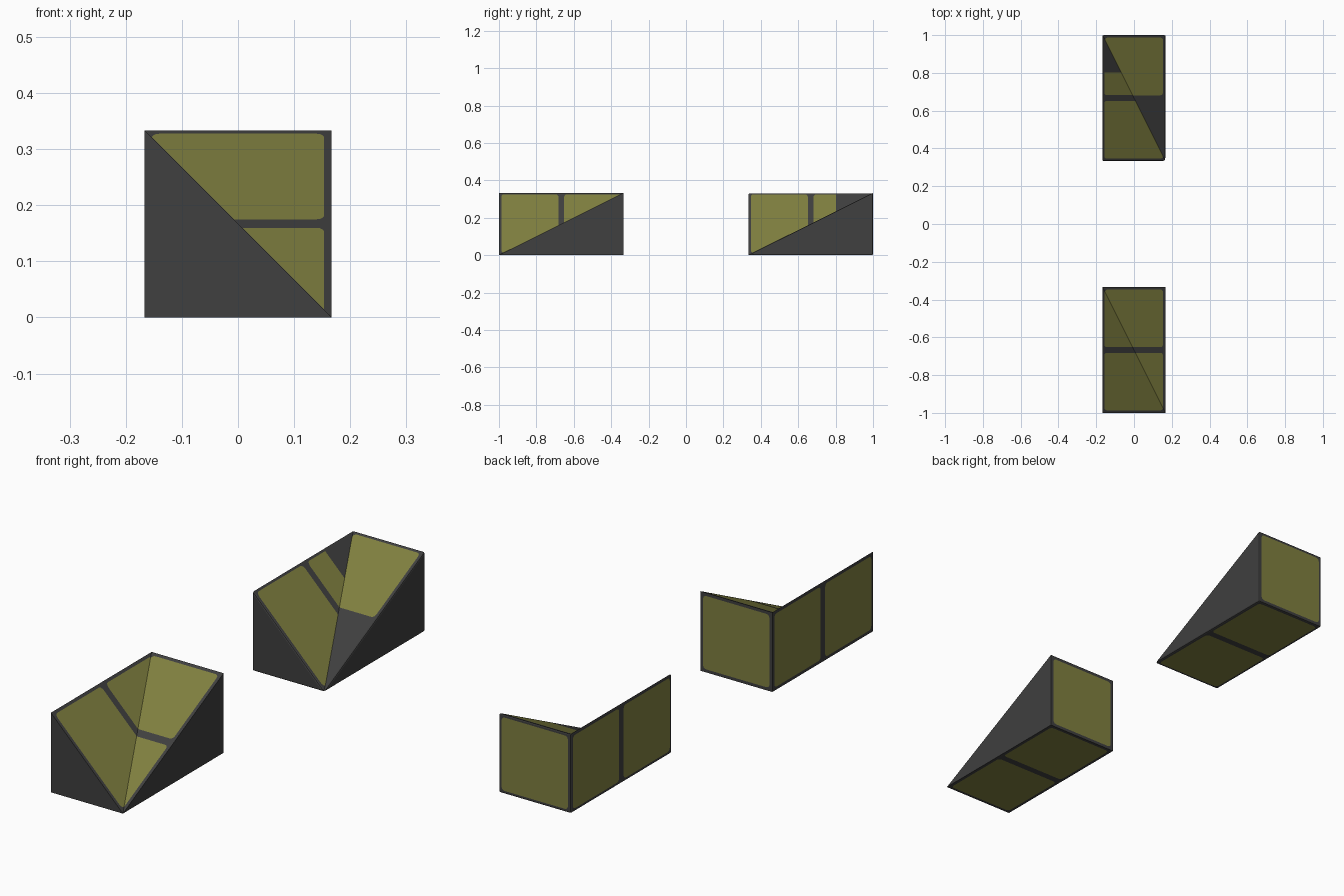
import bpy, bmesh, math
from mathutils import Vector

if "Cube" in bpy.data.objects:
    bpy.data.objects.remove(bpy.data.objects["Cube"])

W, D, H = 1 / 6, 1 / 3, 1 / 3      # half width, half depth, height
EPS = 0.0007                       # panel lift
BORDER, BAR = 0.013, 0.015         # frame border, half of the middle bar


def material(name, rgb):
    m = bpy.data.materials.new(name)
    m.diffuse_color = (*rgb, 1)
    m.use_nodes = True
    m.node_tree.nodes["Principled BSDF"].inputs["Base Color"].default_value = m.diffuse_color
    return m


frame_mat = material("dark grey frame", (0.05, 0.05, 0.05))
panel_mat = material("olive panel", (0.216, 0.216, 0.051))


def make_object(name, bm, mat, y):
    me = bpy.data.meshes.new(name)
    bm.to_mesh(me)
    bm.free()
    me.materials.append(mat)
    ob = bpy.data.objects.new(name, me)
    ob.location.y = y
    bpy.context.collection.objects.link(ob)


# inner corner slope: full back and left walls, two slopes meeting in a valley
def corner_body(name, y, bevel):
    bm = bmesh.new()
    a, b, c, d = [bm.verts.new((sx * W, sy * D, 0))
                  for sx, sy in ((-1, -1), (1, -1), (1, 1), (-1, 1))]
    e, f, g = [bm.verts.new((sx * W, sy * D, H))
               for sx, sy in ((-1, -1), (1, 1), (-1, 1))]
    for vs in ((a, d, c, b), (a, b, e), (b, c, f), (c, d, g, f),
               (d, a, e, g), (e, b, g), (b, f, g)):
        bm.faces.new(vs)
    bmesh.ops.recalc_face_normals(bm, faces=bm.faces)
    if bevel:
        edges = [ed for ed in bm.edges if ed.is_convex]
        bmesh.ops.bevel(bm, geom=edges, offset=bevel, segments=2,
                        profile=0.5, affect='EDGES', clamp_overlap=True)
    make_object(name, bm, frame_mat, y)


def rounded_rect(u0, u1, v0, v1, r=0.014):
    pts = []
    for cu, cv, start in ((u1 - r, v1 - r, 0), (u0 + r, v1 - r, 90),
                          (u0 + r, v0 + r, 180), (u1 - r, v0 + r, 270)):
        for k in range(4):
            t = math.radians(start + 30 * k)
            pts.append((cu + r * math.cos(t), cv + r * math.sin(t)))
    return pts


# one thin panel, placed by a mapping from flat (u, v) to space
def add_panel(bm, rect, place, normal, side=0):
    n = Vector(normal).normalized()
    part = bmesh.new()
    f = part.faces.new([part.verts.new(Vector(place(u, v)) + n * EPS)
                        for u, v in rounded_rect(*rect)])
    f.normal_update()
    if f.normal.dot(n) < 0:
        f.normal_flip()
    if side:                       # trim the slope panels at the valley
        bmesh.ops.bisect_plane(part, geom=part.verts[:] + part.edges[:] + part.faces[:],
                               plane_co=(0, 0, 0),
                               plane_no=(2 * side, side, 0), clear_outer=True)
    tmp = bpy.data.meshes.new("panel_part")
    part.to_mesh(tmp)
    part.free()
    bm.from_mesh(tmp)
    bpy.data.meshes.remove(tmp)


def corner_panels(name, y):
    bm = bmesh.new()
    x0, x1 = -W + BORDER, W - BORDER
    z0, z1 = BORDER, H - BORDER
    for v0, v1 in ((-D + BORDER, -BAR), (BAR, D - BORDER)):
        # underside, left wall, left slope, back slope
        add_panel(bm, (x0, x1, v0, v1), lambda u, v: (u, v, 0), (0, 0, -1))
        add_panel(bm, (z0, z1, v0, v1), lambda u, v: (-W, v, u), (-1, 0, 0))
        add_panel(bm, (-W + 0.009, x1, v0, v1),
                  lambda u, v: (u, v, H / 2 - u), (1, 0, 1), 1)
        add_panel(bm, (x0, x1, v0, v1),
                  lambda u, v: (u, v, H / 2 + v / 2), (0, -1, 2), -1)
    # back wall
    add_panel(bm, (x0, x1, z0, z1), lambda u, v: (u, D, v), (0, 1, 0))
    make_object(name, bm, panel_mat, y)


for label, y, bevel in (("front", -2 / 3, 0), ("rear", 2 / 3, 0.006)):
    corner_body(label + "_corner_slope", y, bevel)
    corner_panels(label + "_corner_panels", y)
